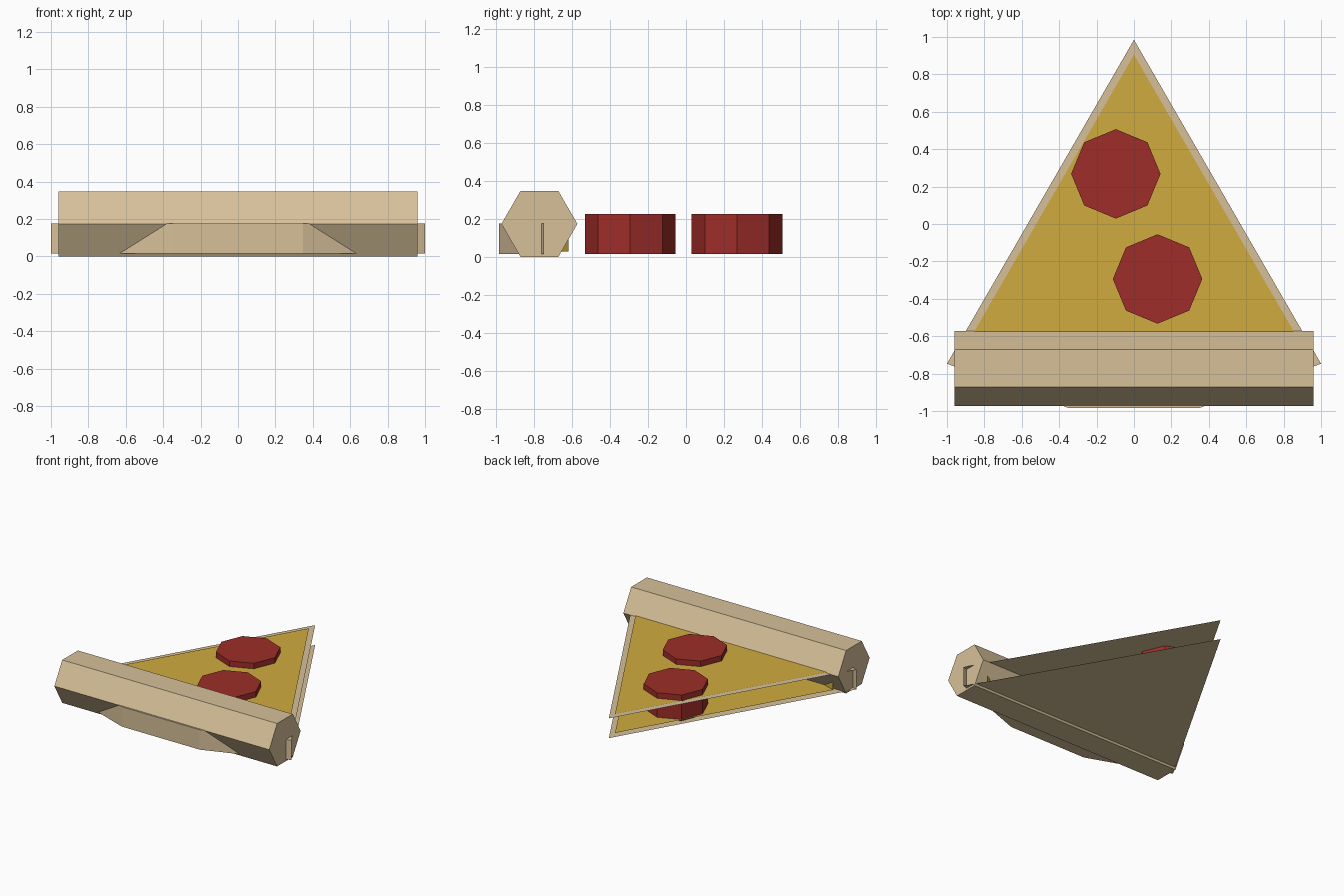
import bpy, bmesh
from math import sin, cos, pi, radians
from mathutils import Matrix

if "Cube" in bpy.data.objects:
    bpy.data.objects.remove(bpy.data.objects["Cube"])


def material(name, color):
    mat = bpy.data.materials.new(name)
    mat.diffuse_color = (*color, 1)
    mat.use_nodes = True
    mat.node_tree.nodes["Principled BSDF"].inputs["Base Color"].default_value = mat.diffuse_color
    return mat


DOUGH = material("dough", (0.68, 0.53, 0.32))
CHEESE = material("cheese", (0.63, 0.41, 0.05))
SAUSAGE = material("sausage", (0.34, 0.027, 0.022))


def finish(name, bm, mat):
    mesh = bpy.data.meshes.new(name)
    bm.to_mesh(mesh)
    bm.free()
    mesh.materials.append(mat)
    obj = bpy.data.objects.new(name, mesh)
    bpy.context.collection.objects.link(obj)
    return obj


def wedge(name, tip_y, radius, z0, z1, mat):
    """60 degree slice: top and bottom sheets, outer arc wall, open cut sides."""
    bm = bmesh.new()
    outline = [(0, tip_y)]
    for deg in (-30, -10, 10, 30):
        a = radians(deg)
        outline.append((radius * sin(a), tip_y - radius * cos(a)))
    low = [bm.verts.new((x, y, z0)) for x, y in outline]
    high = [bm.verts.new((x, y, z1)) for x, y in outline]
    bm.faces.new(high)
    bm.faces.new(low[::-1])
    for i in (1, 2, 3):
        bm.faces.new((low[i], low[i + 1], high[i + 1], high[i]))
    return finish(name, bm, mat)


def prism(name, sides, radius, depth, matrix, mat):
    bm = bmesh.new()
    bmesh.ops.create_cone(bm, cap_ends=True, segments=sides, radius1=radius,
                          radius2=radius, depth=depth, matrix=matrix)
    bmesh.ops.recalc_face_normals(bm, faces=bm.faces)
    return finish(name, bm, mat)


# Dough base and cheese layer
wedge("dough_base", 0.985, 2.0, 0.015, 0.175, DOUGH)
wedge("cheese_layer", 0.905, 1.76, 0.027, 0.18, CHEESE)

# Hexagonal crust roll lying along x, corners pointing front and back
prism("crust", 6, 0.2, 1.92,
      Matrix.Translation((0, -0.772, 0.1735)) @ Matrix.Rotation(pi / 2, 4, 'Y')
      @ Matrix.Rotation(pi / 2, 4, 'Z') @ Matrix.Rotation(pi / 2 * 0, 4, 'Z'), DOUGH)
crust = bpy.data.objects["crust"]
if crust.dimensions.y < crust.dimensions.z:
    crust.data.transform(Matrix.Translation((0, -0.772, 0.1735))
                         @ Matrix.Rotation(pi / 6, 4, 'X')
                         @ Matrix.Translation((0, 0.772, -0.1735)))

# Octagonal sausage slices passing through the wedge
for i, (x, y) in enumerate([(-0.097, 0.268), (0.126, -0.294)], 1):
    prism(f"sausage_slice_{i}", 8, 0.239, 0.209,
          Matrix.Translation((x, y, 0.1205)), SAUSAGE)
